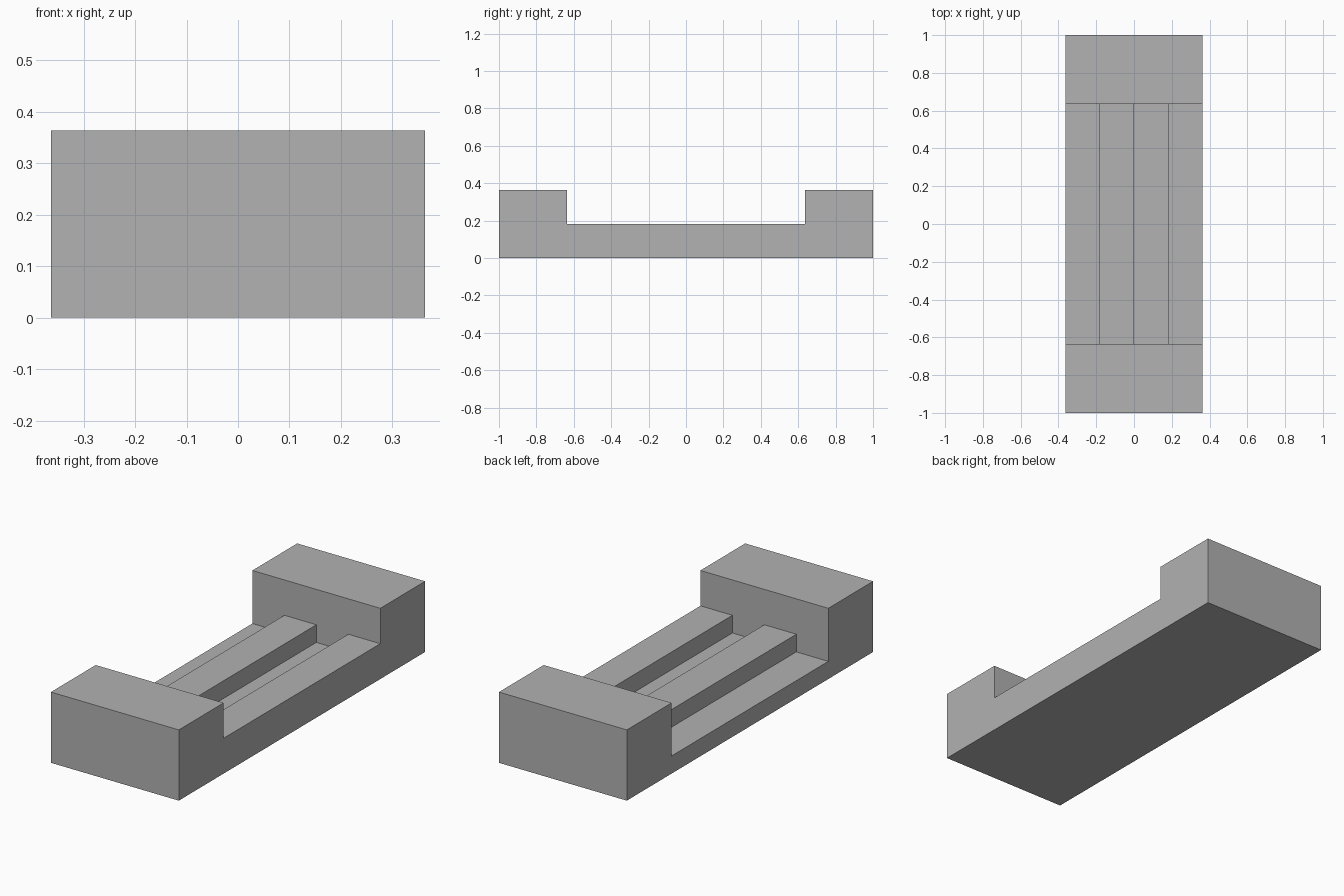
import bpy
import bmesh

cube = bpy.data.objects.get("Cube")
if cube:
    bpy.data.objects.remove(cube, do_unlink=True)

U = 2 / 11                # module: the body is 11 long, 4 wide, 2 high
RECESS = 3.5 * U          # half length of the recess between the end blocks

grey = bpy.data.materials.new("grey")
grey.use_nodes = True
colour = (0.445, 0.445, 0.445, 1)
grey.diffuse_color = colour
grey.node_tree.nodes["Principled BSDF"].inputs["Base Color"].default_value = colour


def extrude_profile(name, profile, half_length):
    """Solid with an (x, z) outline in modules, extruded along y."""
    bm = bmesh.new()
    verts = [bm.verts.new((x * U, -half_length, z * U)) for x, z in profile]
    face = bm.faces.new(verts)
    result = bmesh.ops.extrude_face_region(bm, geom=[face])
    moved = [v for v in result["geom"] if isinstance(v, bmesh.types.BMVert)]
    bmesh.ops.translate(bm, verts=moved, vec=(0, 2 * half_length, 0))
    bmesh.ops.recalc_face_normals(bm, faces=bm.faces)
    mesh = bpy.data.meshes.new(name)
    bm.to_mesh(mesh)
    bm.free()
    mesh.materials.append(grey)
    obj = bpy.data.objects.new(name, mesh)
    bpy.context.collection.objects.link(obj)
    return obj


# Full block, including both raised ends
body = extrude_profile("body", [(-2, 0), (2, 0), (2, 2), (-2, 2)], 1)

# Recess with alternating low channels and high rails across its floor
cutter = extrude_profile("recess_cutter", [
    (-3, 0.5), (-1, 0.5), (-1, 1), (0, 1), (0, 0.5),
    (1, 0.5), (1, 1), (3, 1), (3, 3), (-3, 3)], RECESS)
cutter.hide_render = True

cut = body.modifiers.new("recess", 'BOOLEAN')
cut.operation = 'DIFFERENCE'
cut.solver = 'EXACT'
cut.object = cutter
bpy.context.view_layer.objects.active = body
body.select_set(True)
bpy.ops.object.modifier_apply(modifier=cut.name)
bpy.data.objects.remove(cutter, do_unlink=True)
